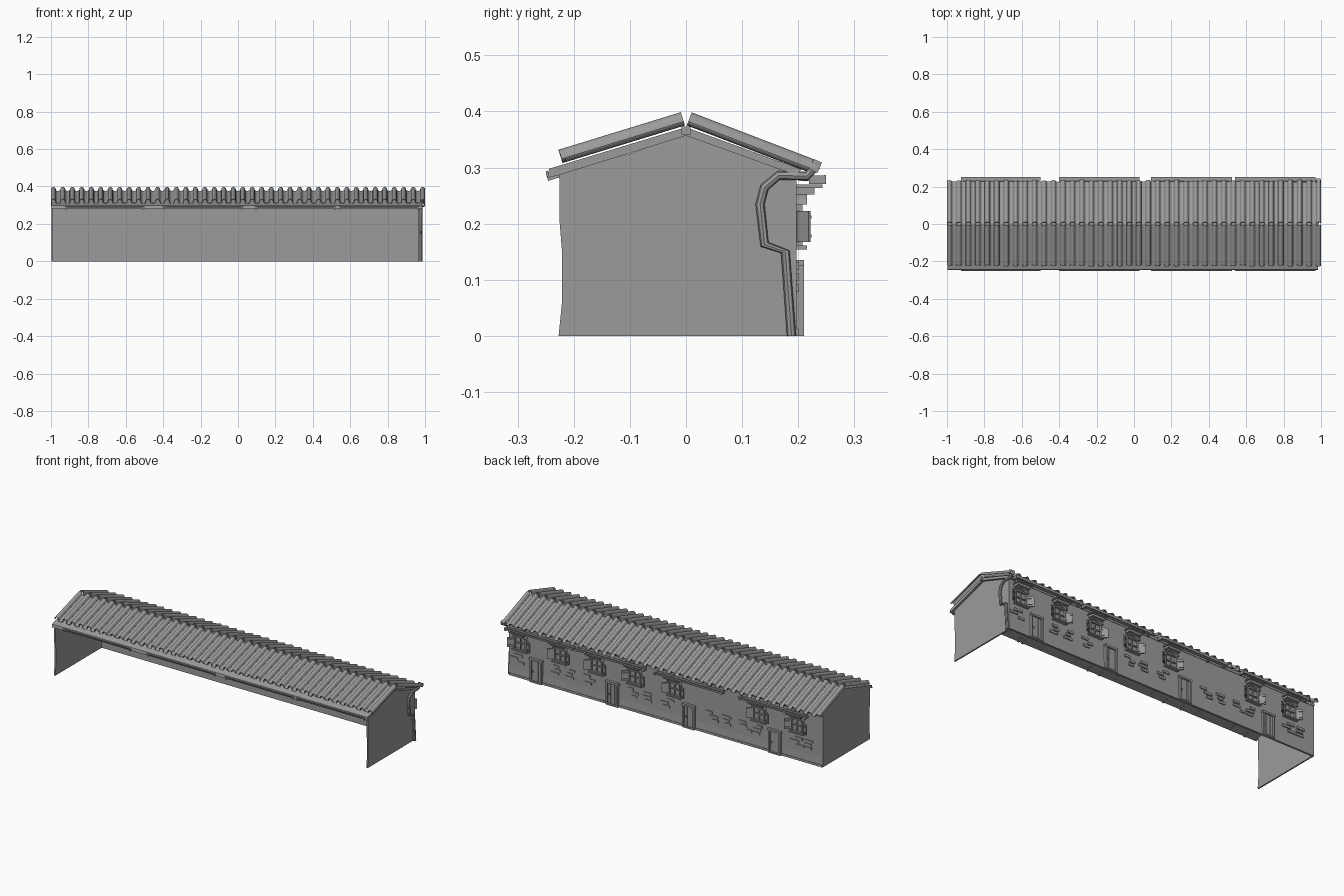
import bpy, bmesh, math, random
from mathutils import Vector, Matrix

random.seed(4)
cube = bpy.data.objects.get("Cube")
if cube:
    bpy.data.objects.remove(cube)

grey = bpy.data.materials.new("stone_grey")
grey.use_nodes = True
grey.diffuse_color = (0.33, 0.33, 0.33, 1)
grey.node_tree.nodes["Principled BSDF"].inputs["Base Color"].default_value = (0.33, 0.33, 0.33, 1)


def finish(name, bm, smooth=False):
    bmesh.ops.recalc_face_normals(bm, faces=bm.faces)
    me = bpy.data.meshes.new(name)
    bm.to_mesh(me)
    bm.free()
    me.materials.append(grey)
    ob = bpy.data.objects.new(name, me)
    bpy.context.collection.objects.link(ob)
    if smooth:
        bpy.context.view_layer.objects.active = ob
        ob.select_set(True)
        bpy.ops.object.shade_smooth_by_angle(angle=math.radians(40))
        ob.select_set(False)
    return ob


def box(bm, centre, size, rot=None):
    m = Matrix.Translation(centre) @ (rot or Matrix()) @ Matrix.Diagonal((*size, 1))
    bmesh.ops.create_cube(bm, size=1, matrix=m)


def prism(bm, outline, shift):
    """Extrude a closed outline of 3D points along a vector."""
    face = bm.faces.new([bm.verts.new(p) for p in outline])
    new = bmesh.ops.extrude_face_region(bm, geom=[face])["geom"]
    moved = [v for v in new if isinstance(v, bmesh.types.BMVert)]
    bmesh.ops.translate(bm, verts=moved, vec=shift)


def side_profile(name, yz, x0, x1):
    bm = bmesh.new()
    prism(bm, [(x0, y, z) for y, z in yz], (x1 - x0, 0, 0))
    return finish(name, bm)


# Gable end walls, open front, long back wall
gable = [(-0.227, 0), (-0.221, 0.06), (-0.221, 0.15), (-0.225, 0.2), (-0.225, 0.29),
         (-0.1, 0.325), (0, 0.36), (0.1, 0.328), (0.197, 0.29), (0.197, 0)]
side_profile("left_gable_wall", gable, 0.965, 0.973)
side_profile("right_gable_wall", gable, -0.998, -0.99)
side_profile("back_wall", [(0.19, 0), (0.199, 0), (0.196, 0.05), (0.196, 0.29), (0.19, 0.292)],
             -0.998, 0.973)

# Roof deck and ridge beam
side_profile("front_roof_deck", [(-0.247, 0.282), (-0.244, 0.298), (0, 0.372), (0, 0.357), (-0.225, 0.287)],
             -0.998, 0.985)
side_profile("back_roof_deck", [(0.2, 0.285), (0.205, 0.297), (0, 0.372), (0, 0.357)], -0.998, 0.985)
bm = bmesh.new()
box(bm, (-0.005, 0, 0.366), (1.99, 0.016, 0.014))
finish("ridge_beam", bm)


# Roof tiles: rows of raised half-round caps between sunken pans
def trough(bm, x, top, end, radius, rise, up):
    """Half-round shell running from the ridge down to the eave."""
    slope = (end - top).normalized()
    normal = Vector((1, 0, 0)).cross(slope)
    normal = normal if normal.z > 0 else -normal
    arc = []
    for k in range(7):
        a = math.pi * k / 6
        arc.append((math.cos(a), math.sin(a) * up))
    ring = []
    for r, pts in ((radius, arc), (radius - 0.003, arc[::-1])):
        for c, s in pts:
            ring.append(top + Vector((x + c * r, 0, 0)) + normal * (s * r * rise))
    prism(bm, ring, end - top)


COUNT = 40
pitch = 1.974 / (COUNT - 1)
for name, top, end in (("front_roof_tiles", Vector((0, -0.004, 0.382)), Vector((0, -0.219, 0.316))),
                       ("back_roof_tiles", Vector((0, 0.004, 0.382)), Vector((0, 0.228, 0.296)))):
    bm = bmesh.new()
    for i in range(COUNT):
        x = -0.987 + i * pitch
        jitter = (end - top).normalized() * random.uniform(-0.004, 0.004)
        trough(bm, x, top, end + jitter, 0.0135, 1.3, 1)
        if i < COUNT - 1:
            trough(bm, x + pitch / 2, top, end - jitter, 0.0145, 0.5, -1)
    finish(name, bm, True)

# Eave gutters in four runs, with end brackets
runs = [(-0.925, -0.5), (-0.4, 0.03), (0.09, 0.525), (0.54, 0.97)]
channel = [(-0.013, 0.006), (-0.011, -0.006), (0.011, -0.006), (0.013, 0.006), (0.009, 0.006),
           (0.008, -0.002), (-0.008, -0.002), (-0.009, 0.006)]
for name, cy, cz, tilt in (("front_gutters", -0.236, 0.291, 0.3), ("back_gutters", 0.237, 0.281, 0)):
    bm = bmesh.new()
    for a, b in runs:
        turned = [(cy + y * math.cos(tilt) - z * math.sin(tilt),
                   cz + y * math.sin(tilt) + z * math.cos(tilt)) for y, z in channel]
        prism(bm, [(a, y, z) for y, z in turned], (b - a, 0, 0))
        for x in (a + 0.006, b - 0.006):
            box(bm, (x, cy * 0.99, cz - 0.003), (0.011, 0.03, 0.015), Matrix.Rotation(tilt, 4, "X"))
        for x in (a + 0.1, b - 0.1):
            box(bm, (x, cy * 0.91, cz - 0.002), (0.008, 0.03, 0.006), Matrix.Rotation(tilt, 4, "X"))
    finish(name, bm)

# Crooked drain pipe on the left gable
path = [(0.233, 0.304), (0.215, 0.285), (0.165, 0.286), (0.14, 0.265), (0.132, 0.235),
        (0.14, 0.163), (0.177, 0.15), (0.188, 0)]
bm = bmesh.new()
rings = []
for i, (y, z) in enumerate(path):
    before = Vector(path[max(i - 1, 0)])
    after = Vector(path[min(i + 1, len(path) - 1)])
    d = (after - before).normalized()
    side = Vector((0, -d.y, d.x))
    ring = []
    for k in range(8):
        a = math.tau * k / 8
        ring.append(bm.verts.new(Vector((0.979 + 0.008 * math.cos(a), y, z)) + side * 0.008 * math.sin(a)))
    rings.append(ring)
for r, s in zip(rings, rings[1:]):
    for k in range(8):
        bm.faces.new((r[k], r[(k + 1) % 8], s[(k + 1) % 8], s[k]))
bm.faces.new(rings[0])
bm.faces.new(rings[-1])
box(bm, (0.985, 0.231, 0.303), (0.026, 0.016, 0.02), Matrix.Rotation(-0.4, 4, "X"))
finish("drain_pipe", bm, True)

# Back windows: frame, glazing bars, hood, sill and shutters
for n, x in enumerate((0.90, 0.65, 0.42, 0.18, -0.07, -0.60, -0.84)):
    bm = bmesh.new()
    for s in (-1, 1):
        box(bm, (x + s * 0.035, 0.201, 0.198), (0.008, 0.014, 0.078))
        box(bm, (x, 0.201, 0.198 + s * 0.036), (0.078, 0.014, 0.008))
    box(bm, (x, 0.199, 0.198), (0.005, 0.008, 0.07))
    box(bm, (x, 0.199, 0.198), (0.07, 0.008, 0.005))
    # Arched head
    arch = []
    for r, order in ((0.042, range(9)), (0.033, range(8, -1, -1))):
        arch += [(x + r * math.cos(math.pi * k / 8), 0.194, 0.234 + 0.55 * r * math.sin(math.pi * k / 8))
                 for k in order]
    prism(bm, arch, (0, 0.022, 0))
    box(bm, (x, 0.206, 0.158), (0.09, 0.02, 0.007))
    finish(f"window_{n + 1}", bm)
    bm = bmesh.new()
    box(bm, (x, 0.218, 0.267), (0.094, 0.05, 0.006))
    box(bm, (x, 0.212, 0.258), (0.08, 0.034, 0.012))
    finish(f"window_hood_{n + 1}", bm)
    bm = bmesh.new()
    for s in (-1, 1):
        turn = Matrix.Rotation(s * 0.6, 4, "Z")
        box(bm, (x + s * 0.055, 0.21, 0.195), (0.036, 0.005, 0.056), turn)
        for z in (0.178, 0.212):
            box(bm, (x + s * 0.055, 0.212, z), (0.03, 0.007, 0.005), turn)
    finish(f"window_shutters_{n + 1}", bm)

# Back doors: leaf, frame, handle and step
for n, x in enumerate((0.80, 0.32, -0.16, -0.70)):
    bm = bmesh.new()
    box(bm, (x, 0.197, 0.063), (0.06, 0.008, 0.126))
    for s in (-1, 1):
        box(bm, (x + s * 0.033, 0.2, 0.065), (0.009, 0.02, 0.13))
        box(bm, (x + s * 0.012, 0.2015, 0.065), (0.002, 0.004, 0.12))
    box(bm, (x, 0.2, 0.13), (0.082, 0.021, 0.011))
    box(bm, (x + 0.02, 0.203, 0.062), (0.005, 0.01, 0.008))
    box(bm, (x, 0.2, 0.004), (0.07, 0.02, 0.008))
    finish(f"door_{n + 1}", bm)

# Exposed bricks scattered on the back wall
bm = bmesh.new()
for x in (0.92, 0.68, 0.6, 0.46, 0.2, 0.12, -0.03, -0.3, -0.38, -0.52, -0.6, -0.84, -0.92):
    for k in range(3):
        box(bm, (x + random.uniform(-0.025, 0.025), 0.196, 0.085 + 0.02 * k),
            (random.uniform(0.03, 0.055), 0.011, 0.013))
finish("exposed_bricks", bm)

# Low plinth strip on the back wall
bm = bmesh.new()
box(bm, (-0.012, 0.198, 0.006), (1.97, 0.006, 0.012))
finish("back_plinth", bm)
